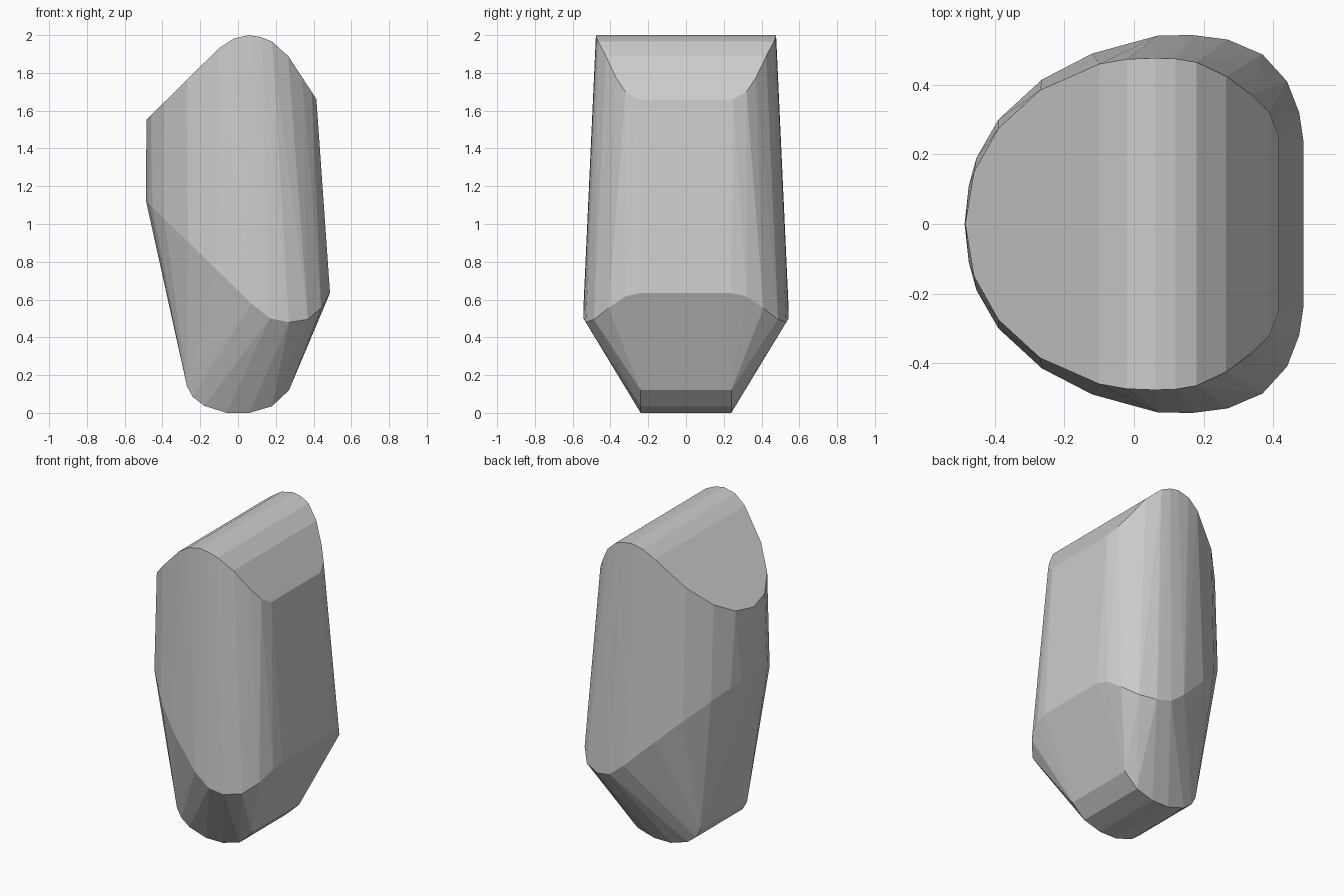
import bpy, bmesh

# Upper rim: (x, half width, z); the left part lies on a sloping plane
upper = [(x, y, 2.03 + 0.987 * x) for x, y in
         [(-0.485, 0.0), (-0.46, 0.15), (-0.39, 0.275), (-0.27, 0.385), (-0.1, 0.46)]]
upper += [(-0.02, 0.474, 1.983), (0.06, 0.477, 2.0), (0.12, 0.475, 1.99),
          (0.18, 0.465, 1.966), (0.265, 0.425, 1.89), (0.34, 0.37, 1.775),
          (0.39, 0.32, 1.7), (0.415, 0.25, 1.66)]

# Lower rim: wider, with the left part on a plane sloping the other way
lower = [(x, y, 0.648 - 0.973 * x) for x, y in
         [(-0.487, 0.0), (-0.475, 0.11), (-0.453, 0.19), (-0.39, 0.3),
          (-0.265, 0.415), (-0.12, 0.49), (0.07, 0.542)]]
lower += [(0.17, 0.543, 0.5), (0.27, 0.53, 0.48), (0.37, 0.487, 0.495),
          (0.44, 0.41, 0.555), (0.475, 0.32, 0.617), (0.487, 0.24, 0.635),
          (0.487, 0.0, 0.64)]

# Rounded foot: constant width bar along y
foot = [(x, 0.24, z) for x, z in
        [(-0.27, 0.14), (-0.24, 0.085), (-0.18, 0.038), (-0.06, 0.0),
         (0.06, 0.0), (0.18, 0.035), (0.27, 0.12)]]

# Mirror the stations across y and wrap them in one faceted stone
bm = bmesh.new()
for x, y, z in upper + lower + foot:
    for side in ((1, -1) if y else (1,)):
        bm.verts.new((x, side * y, z))
result = bmesh.ops.convex_hull(bm, input=bm.verts)
loose = [v for v in bm.verts if not v.link_faces]
bmesh.ops.delete(bm, geom=loose, context='VERTS')
bmesh.ops.dissolve_limit(bm, angle_limit=0.01, verts=bm.verts, edges=bm.edges)
bmesh.ops.recalc_face_normals(bm, faces=bm.faces)

mesh = bpy.data.meshes.new("faceted_stone")
bm.to_mesh(mesh)
bm.free()
stone = bpy.data.objects.new("faceted_stone", mesh)
bpy.context.collection.objects.link(stone)
